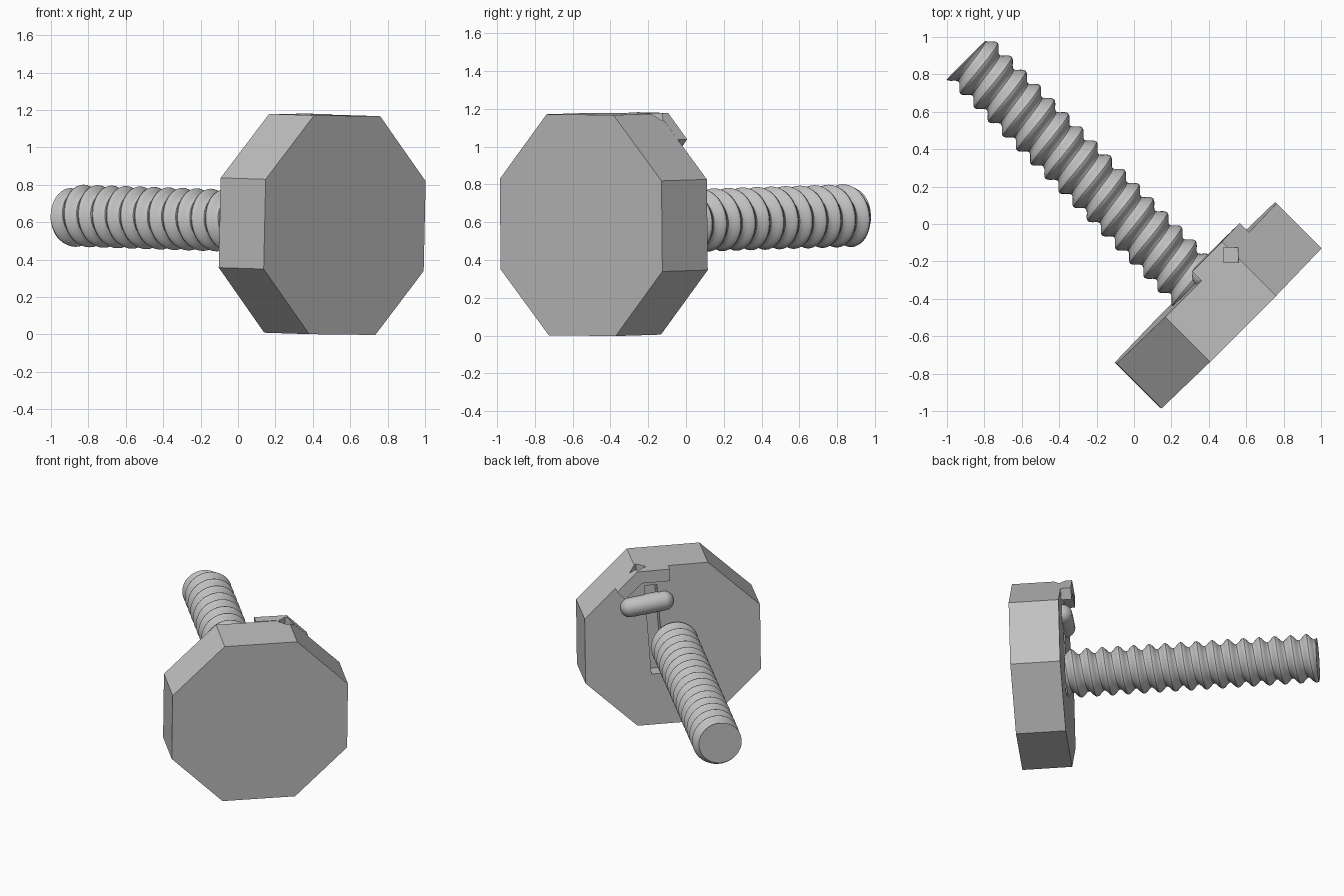
import bpy, bmesh, math
from mathutils import Matrix, Vector

if "Cube" in bpy.data.objects:
    bpy.data.objects.remove(bpy.data.objects["Cube"])

# Local frame: x across the head, y along the screw, z up; origin at centre of head's back face
FRAME = (Matrix.Translation((0.33, -0.315, 0.592)) @ Matrix.Rotation(math.radians(45), 4, 'Z')
         @ Matrix.Rotation(math.radians(1.3), 4, 'X') @ Matrix.Rotation(math.radians(0.5), 4, 'Y'))

grey = bpy.data.materials.new("grey metal")
grey.diffuse_color = (0.53, 0.53, 0.53, 1)
grey.use_nodes = True
grey.node_tree.nodes["Principled BSDF"].inputs["Base Color"].default_value = grey.diffuse_color


def make(name, bm, smooth=None):
    bmesh.ops.recalc_face_normals(bm, faces=bm.faces[:])
    mesh = bpy.data.meshes.new(name)
    bm.to_mesh(mesh)
    bm.free()
    mesh.materials.append(grey)
    ob = bpy.data.objects.new(name, mesh)
    bpy.context.collection.objects.link(ob)
    ob.matrix_world = FRAME
    if smooth:
        bpy.ops.object.select_all(action='DESELECT')
        ob.select_set(True)
        bpy.context.view_layer.objects.active = ob
        bpy.ops.object.shade_smooth_by_angle(angle=math.radians(smooth))
    return ob


def prism(name, outline, y0, y1):
    """Extrude an (x, z) outline along y."""
    bm = bmesh.new()
    face = bm.faces.new([bm.verts.new((x, y0, z)) for x, z in outline])
    new = bmesh.ops.extrude_face_region(bm, geom=[face])["geom"]
    bmesh.ops.translate(bm, vec=(0, y1 - y0, 0),
                        verts=[g for g in new if isinstance(g, bmesh.types.BMVert)])
    return make(name, bm)


def cut(target, cutter):
    mod = target.modifiers.new("cut", 'BOOLEAN')
    mod.operation = 'DIFFERENCE'
    mod.solver = 'EXACT'
    mod.object = cutter
    bpy.context.view_layer.objects.active = target
    bpy.ops.object.modifier_apply(modifier=mod.name)


# Octagonal head
head = prism("octagon_head", [(-.25, .585), (.25, .585), (.605, .24), (.605, -.24),
                              (.25, -.585), (-.25, -.585), (-.605, -.24), (-.605, .24)], -.34, 0)

# Hooked lip following the upper rim on the back of the head
lip = prism("rim_lip", [(.025, .589), (.25, .587), (.39, .449), (.335, .39),
                        (.22, .50), (.025, .50)], 0, .07)

# Slot in the back face, and small square notch in the rim
slot = prism("slot_cutter", [(.105, .45), (.19, .45), (.15, -.21), (.06, -.21)], -.10, .02)
bm = bmesh.new()
bmesh.ops.create_cube(bm, size=1, matrix=Matrix.Translation((.233, -.014, .58))
                      @ Matrix.Rotation(math.radians(-45), 4, 'Z') @ Matrix.Diagonal((.08, .08, .1, 1)))
notch = make("notch_cutter", bm)
bpy.context.view_layer.update()
cut(head, slot)
cut(head, notch)
cut(lip, notch)
for c in (slot, notch):
    bpy.data.objects.remove(c)

# Pill-shaped pin set into the slot under the lip
bm = bmesh.new()
bmesh.ops.create_uvsphere(bm, u_segments=24, v_segments=16, radius=.07)
for v in bm.verts:
    if abs(v.co.z) > 1e-4:
        v.co.z += math.copysign(.115, v.co.z)
bmesh.ops.transform(bm, verts=bm.verts[:], matrix=Matrix.Translation((.175, 0, .315))
                    @ Matrix.Rotation(math.radians(97), 4, 'Y'))
make("pill_pin", bm, 40)

# Threaded rod: helical grid, trimmed flat at both ends
LENGTH, PITCH, SEG, N = 1.71, .107, 40, 10
ROOT, CREST = .128, .167
bm = bmesh.new()
rows = N * (int(LENGTH / PITCH) + 5)
grid = []
for r in range(rows):
    phase = 2 * math.pi * r / N
    rad = ROOT + (CREST - ROOT) * (0.5 + 0.5 * math.cos(phase))
    ring = []
    for s in range(SEG):
        t = 2 * math.pi * s / SEG
        y = PITCH * (r / N - s / SEG - 1.5)
        ring.append(bm.verts.new((rad * math.cos(t) - .008, y, rad * math.sin(t) + .005)))
    grid.append(ring)
for r in range(rows - 1):
    for s in range(SEG):
        # the seam joins to the row one pitch further along
        shift = N if s == SEG - 1 else 0
        n = (s + 1) % SEG
        a = r - shift
        if a >= 0:
            bm.faces.new((grid[r][s], grid[r + 1][s], grid[a + 1][n], grid[a][n]))
for y, normal in ((-.02, -1), (LENGTH, 1)):
    res = bmesh.ops.bisect_plane(bm, geom=bm.verts[:] + bm.edges[:] + bm.faces[:],
                                 plane_co=(0, y, 0), plane_no=(0, normal, 0), clear_outer=True)
    rim = [e for e in res["geom_cut"] if isinstance(e, bmesh.types.BMEdge)]
    bmesh.ops.holes_fill(bm, edges=rim, sides=0)
make("threaded_rod", bm, 35)
